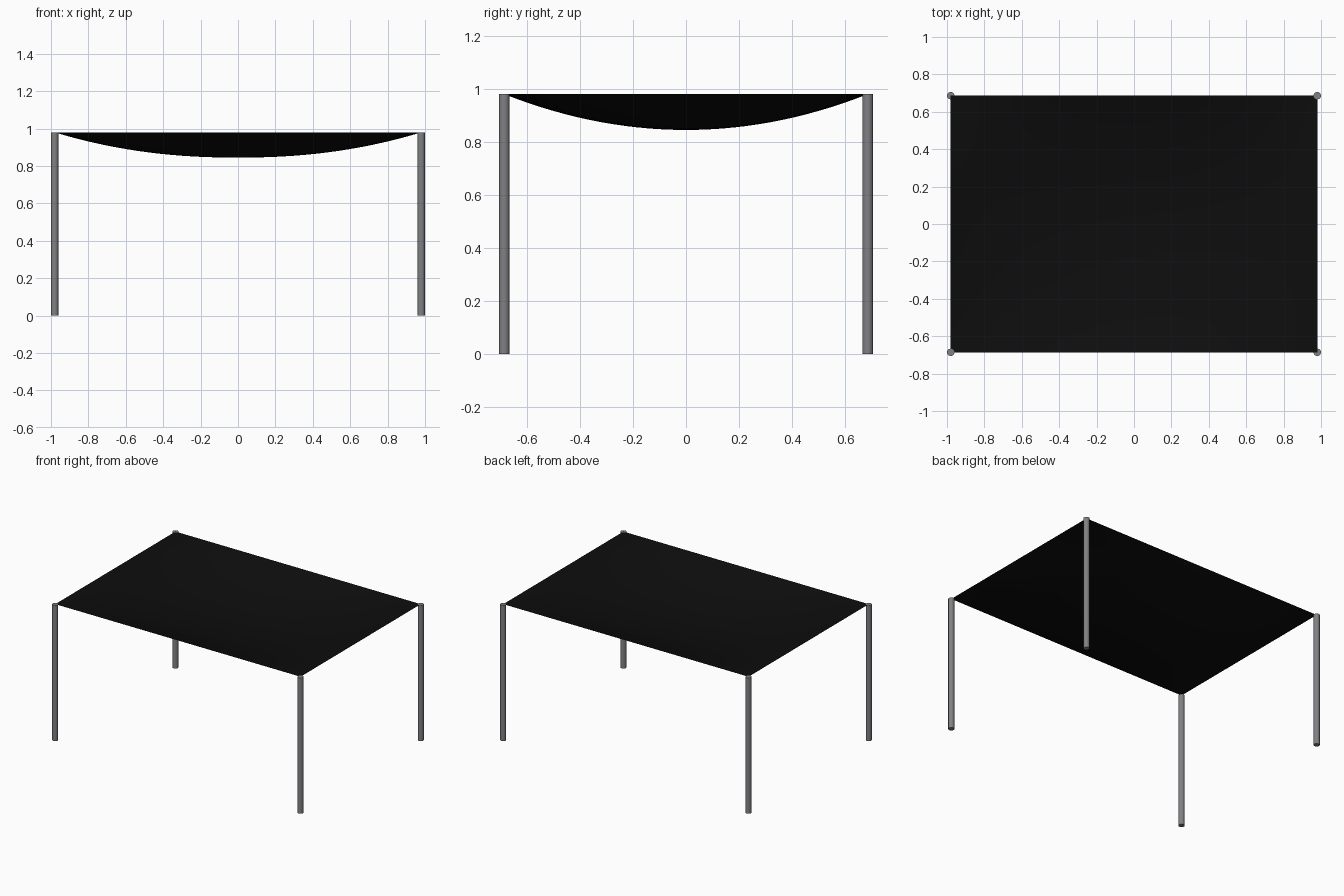
import bpy, bmesh

if "Cube" in bpy.data.objects:
    bpy.data.objects.remove(bpy.data.objects["Cube"])

HX, HY = 0.98, 0.686      # leg centres / sheet corners
TOP, SAG = 0.98, 0.135    # rim height and depth of the sag
LEG_R = 0.02


def material(name, rgb):
    m = bpy.data.materials.new(name)
    m.diffuse_color = (*rgb, 1)
    m.use_nodes = True
    m.node_tree.nodes["Principled BSDF"].inputs["Base Color"].default_value = m.diffuse_color
    return m


def add_object(name, bm, mat):
    me = bpy.data.meshes.new(name)
    bm.to_mesh(me)
    bm.free()
    me.materials.append(mat)
    ob = bpy.data.objects.new(name, me)
    bpy.context.collection.objects.link(ob)
    return ob


black = material("black fabric", (0.004, 0.004, 0.004))
grey = material("grey metal", (0.22, 0.22, 0.235))

# Sagging sheet: straight rim, belly hanging in the middle
bm = bmesh.new()
bmesh.ops.create_grid(bm, x_segments=40, y_segments=30, size=1)
for v in bm.verts:
    u, w = min(abs(v.co.x), 1), min(abs(v.co.y), 1)
    v.co = (v.co.x * HX, v.co.y * HY,
            TOP - SAG * (1 - u ** 2.2) * (1 - w ** 2))
for f in bm.faces:
    f.smooth = True
add_object("fabric_sheet", bm, black)

# Four round legs at the corners
for side, sx in (("left", -1), ("right", 1)):
    for end, sy in (("front", -1), ("back", 1)):
        bm = bmesh.new()
        bmesh.ops.create_cone(bm, cap_ends=True, segments=16, radius1=LEG_R,
                              radius2=LEG_R, depth=TOP)
        bmesh.ops.translate(bm, verts=bm.verts, vec=(sx * HX, sy * HY, TOP / 2))
        for f in bm.faces:
            f.smooth = len(f.verts) == 4
        add_object(f"{end}_{side}_leg", bm, grey)
